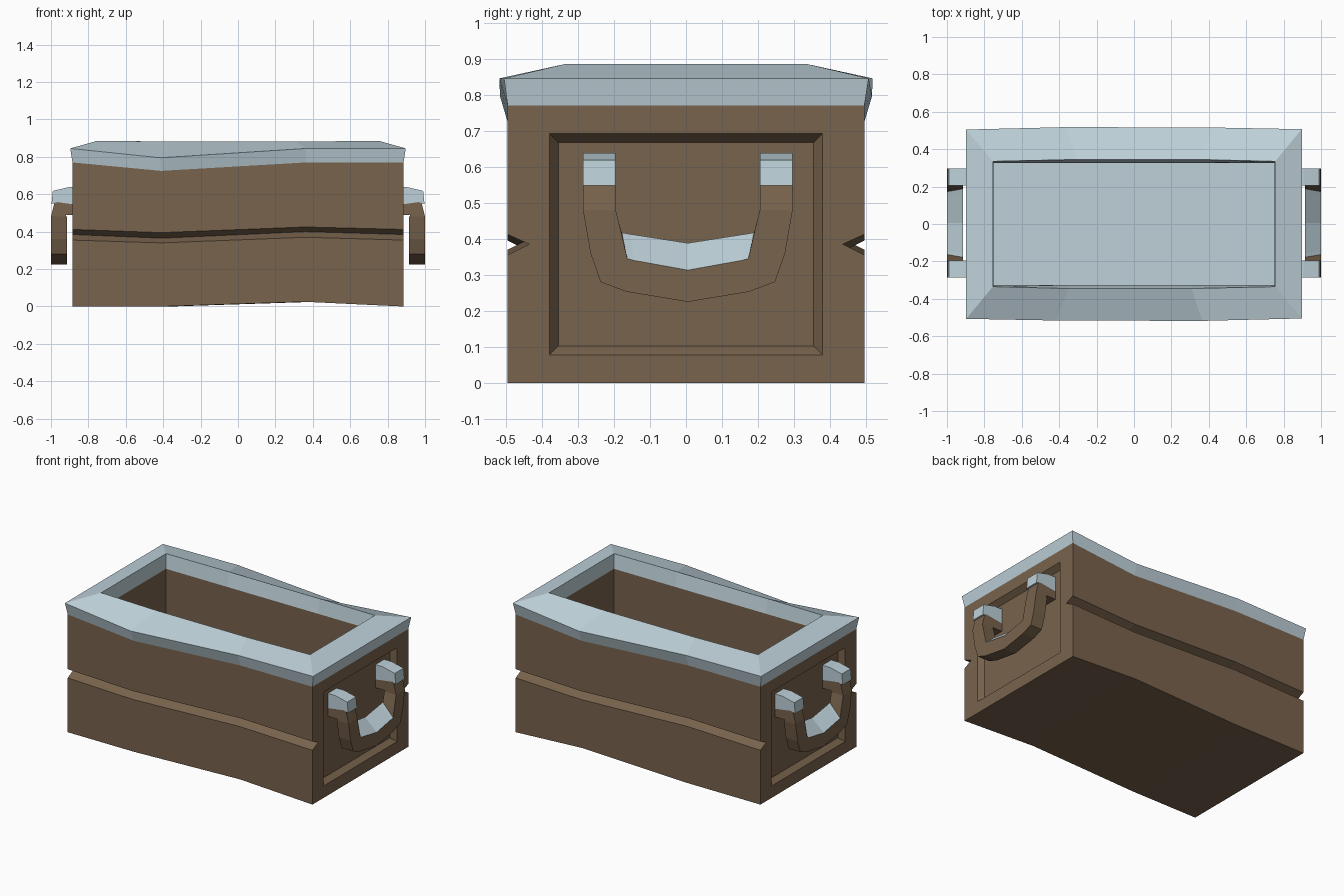
import bpy, bmesh

if "Cube" in bpy.data.objects:
    bpy.data.objects.remove(bpy.data.objects["Cube"])


def material(name, rgb):
    m = bpy.data.materials.new(name)
    m.diffuse_color = (*rgb, 1)
    m.use_nodes = True
    m.node_tree.nodes["Principled BSDF"].inputs["Base Color"].default_value = m.diffuse_color
    return m


BROWN = material("brown wood", (0.188, 0.125, 0.073))
PALE = material("pale blue trim", (0.515, 0.638, 0.694))


def finish(bm, name):
    bmesh.ops.recalc_face_normals(bm, faces=bm.faces)
    me = bpy.data.meshes.new(name)
    bm.to_mesh(me)
    bm.free()
    me.materials.append(BROWN)
    me.materials.append(PALE)
    ob = bpy.data.objects.new(name, me)
    bpy.context.collection.objects.link(ob)
    return ob


def bridge(bm, a, b, mat=0):
    n = len(a)
    for i in range(n):
        j = (i + 1) % n
        bm.faces.new((a[i], a[j], b[j], b[i])).material_index = mat


# Crate: stacked loops from the base, over the rim and down inside.
# Each loop is a wavy front edge plus the same edge turned 180 degrees.
def loop(bm, half_x, ys, zs):
    cols = [-half_x, -0.41 * half_x / 0.885, 0.36 * half_x / 0.885, half_x]
    front = [(x, -y, z) for x, y, z in zip(cols, ys, zs)]
    back = [(-x, -y, z) for x, y, z in front]
    return [bm.verts.new(p) for p in front + back]


SIDE = [0.495] * 4
bm = bmesh.new()
base = loop(bm, 0.885, SIDE, [0, 0, 0.025, 0])
base[5].co.z, base[6].co.z = 0.025, 0
rows = [
    (0.885, SIDE, [0.355, 0.34, 0.37, 0.355], 0),            # groove bottom
    (0.885, [0.435] * 4, [0.385, 0.365, 0.4, 0.385], 0),     # groove depth
    (0.885, SIDE, [0.412, 0.395, 0.425, 0.412], 0),          # groove top
    (0.885, SIDE, [0.77, 0.725, 0.77, 0.77], 0),             # under the rim
    (0.897, [0.507, 0.516, 0.518, 0.505], [0.845, 0.795, 0.845, 0.845], 1),
    (0.755, [0.335, 0.345, 0.345, 0.335], [0.885, 0.882, 0.882, 0.885], 1),
    (0.75, [0.327] * 4, [0.79] * 4, 1),                      # inner trim
    (0.75, [0.327] * 4, [0.2] * 4, 0),                       # inner wall
]
prev = base
for hx, ys, zs, mat in rows:
    cur = loop(bm, hx, ys, zs)
    bridge(bm, prev, cur, mat)
    prev = cur
for ring, mat in ((base, 0), (prev, 1)):                     # underside and floor
    for i in range(3):
        f = bm.faces.new((ring[i], ring[i + 1], ring[6 - i], ring[7 - i]))
        f.material_index = mat
crate = finish(bm, "crate")

# Bevelled recess cut into both ends
bm = bmesh.new()
for s in (-1, 1):
    rings = []
    for x, g in ((0.85, 0), (0.885, 0.025), (0.92, 0.05)):
        y, lo, hi = 0.354 + g, 0.103 - g, 0.667 + g
        rings.append([bm.verts.new((s * x, a, b)) for a, b in
                      ((-y, lo), (y, lo), (y, hi), (-y, hi))])
    bridge(bm, rings[0], rings[1])
    bridge(bm, rings[1], rings[2])
    bm.faces.new(rings[0])
    bm.faces.new(rings[2])
cutter = finish(bm, "recess_cutter")
cutter.hide_render = True
cutter.hide_viewport = False
cutter.display_type = 'WIRE'
mod = crate.modifiers.new("recess", 'BOOLEAN')
mod.operation = 'DIFFERENCE'
mod.solver = 'EXACT'
mod.object = cutter
bpy.context.view_layer.objects.active = crate
crate.select_set(True)
bpy.ops.object.modifier_apply(modifier=mod.name)
bpy.data.objects.remove(cutter)


# Handles: two bent brackets with pale caps, and a sagging U-shaped grip
def prism(bm, s, profile, y0, y1, mat):
    a = [bm.verts.new((s * x, y0, z)) for x, z in profile]
    b = [bm.verts.new((s * x, y1, z)) for x, z in profile]
    bridge(bm, a, b, mat)
    for r in (a, b):
        bm.faces.new(r).material_index = mat


CAP = [(0.84, 0.638), (0.905, 0.638), (0.99, 0.618), (0.997, 0.548), (0.965, 0.558), (0.84, 0.54)]
ARM = [(0.84, 0.54), (0.965, 0.558), (0.982, 0.552), (1.0, 0.48), (0.92, 0.48), (0.92, 0.488), (0.84, 0.488)]
# outer edge (y, z), inner edge on the outside, inner edge near the crate
GRIP = [
    ((0.291, 0.48), (0.2, 0.48), (0.2, 0.48)),
    ((0.27, 0.36), (0.184, 0.415), (0.186, 0.425)),
    ((0.242, 0.28), (0.168, 0.345), (0.183, 0.417)),
    ((0.17, 0.253), (0.15, 0.34), (0.16, 0.413)),
    ((0.0, 0.225), (0.0, 0.313), (0.0, 0.388)),
]
SHIFT = 0.005
for s, side in ((1, "right"), (-1, "left")):
    bm = bmesh.new()
    for t in (-1, 1):
        y0, y1 = t * 0.2 + SHIFT, t * 0.291 + SHIFT
        prism(bm, s, CAP, y0, y1, 1)
        prism(bm, s, ARM, y0, y1, 0)
    path = [(1, p) for p in GRIP] + [(-1, p) for p in GRIP[-2::-1]]
    rings = []
    for t, (o, f, b) in path:
        pts = ((1.0, o), (1.0, f), (0.915, b), (0.915, o))
        rings.append([bm.verts.new((s * x, t * y + SHIFT, z)) for x, (y, z) in pts])
    for k in range(len(rings) - 1):
        a, b = rings[k], rings[k + 1]
        for i in range(4):
            j = (i + 1) % 4
            f = bm.faces.new((a[i], a[j], b[j], b[i]))
            f.material_index = 1 if i == 1 and 2 <= k <= 5 else 0
    bm.faces.new(rings[0])
    bm.faces.new(rings[-1])
    finish(bm, side + "_handle")
